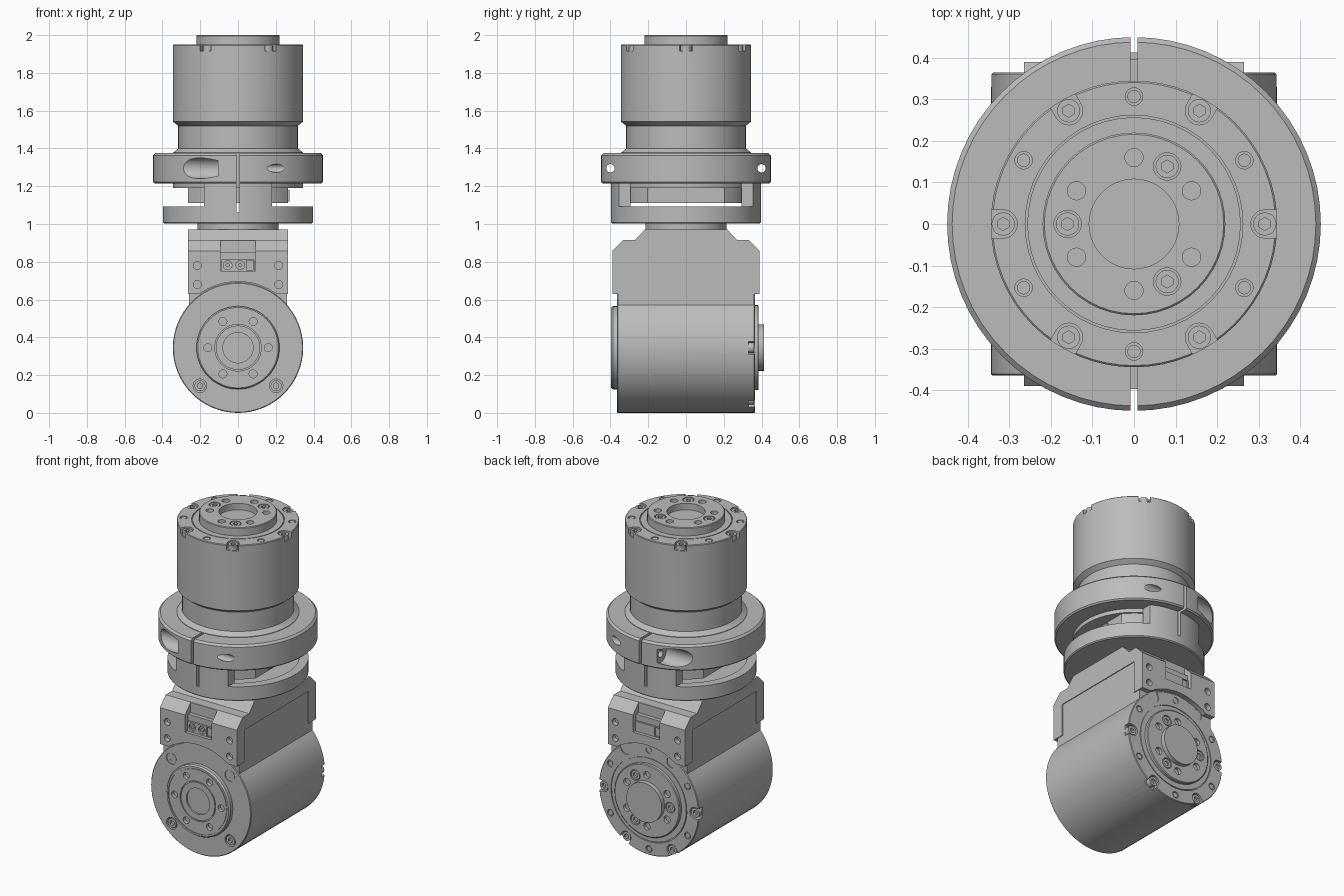
import bpy, bmesh
from math import cos, sin, pi, radians
from mathutils import Matrix, Vector

if "Cube" in bpy.data.objects:
    bpy.data.objects.remove(bpy.data.objects["Cube"])

grey = bpy.data.materials.new("machined grey")
grey.use_nodes = True
grey.diffuse_color = (0.5, 0.5, 0.5, 1)
grey.node_tree.nodes["Principled BSDF"].inputs["Base Color"].default_value = (0.5, 0.5, 0.5, 1)
parts = []
IDENTITY = Matrix()


# ---- helpers ----
def to_object(name, bm, matrix=IDENTITY):
    bm.transform(matrix)
    bmesh.ops.recalc_face_normals(bm, faces=bm.faces)
    mesh = bpy.data.meshes.new(name)
    bm.to_mesh(mesh)
    bm.free()
    mesh.materials.append(grey)
    obj = bpy.data.objects.new(name, mesh)
    bpy.context.collection.objects.link(obj)
    return obj


def part(name, bm, matrix=IDENTITY):
    obj = to_object(name, bm, matrix)
    parts.append(obj)
    return obj


def cut(target, bm, matrix=IDENTITY, operation='DIFFERENCE'):
    cutter = to_object("cutter", bm, matrix)
    cutter.hide_render = True
    mod = target.modifiers.new("cut", 'BOOLEAN')
    mod.operation = operation
    mod.solver = 'EXACT'
    mod.object = cutter
    bpy.context.view_layer.objects.active = target
    bpy.ops.object.modifier_apply(modifier=mod.name)
    bpy.data.objects.remove(cutter)


def cylinders(radius, segments_list, sides=20, bm=None):
    bm = bm or bmesh.new()
    for a, b in segments_list:
        a, b = Vector(a), Vector(b)
        turn = (b - a).to_track_quat('Z', 'Y').to_matrix().to_4x4()
        bmesh.ops.create_cone(bm, cap_ends=True, segments=sides, radius1=radius, radius2=radius,
                              depth=(b - a).length, matrix=Matrix.Translation((a + b) / 2) @ turn)
    return bm


def boxes(corners, bm=None):
    bm = bm or bmesh.new()
    for lo, hi in corners:
        lo, hi = Vector(lo), Vector(hi)
        bmesh.ops.create_cube(bm, size=1, matrix=Matrix.Translation((lo + hi) / 2) @ Matrix.Diagonal((hi - lo).to_4d()))
    return bm


def lathe(profile, sides=48, closed=False):
    bm = bmesh.new()
    rings = [[bm.verts.new((r * cos(2 * pi * i / sides), r * sin(2 * pi * i / sides), z))
              for i in range(sides)] for r, z in profile]
    pairs = list(zip(rings, rings[1:]))
    if closed:
        pairs.append((rings[-1], rings[0]))
    else:
        bm.faces.new(rings[0])
        bm.faces.new(rings[-1])
    for low, high in pairs:
        for i in range(sides):
            j = (i + 1) % sides
            bm.faces.new((low[i], low[j], high[j], high[i]))
    return bm


def circle(radius, start, count):
    return [(radius * cos(radians(start) + 2 * pi * i / count),
             radius * sin(radians(start) + 2 * pi * i / count)) for i in range(count)]


def upright(points, z0, z1):
    return [((x, y, z0), (x, y, z1)) for x, y in points]


def screws(name, points, radius, z0, z1, matrix):
    heads = part(name, cylinders(radius, upright(points, z0, z1)), matrix)
    cut(heads, cylinders(radius * 0.55, upright(points, z1 - 0.015, z1 + 0.02), 6), matrix)


def output_end(prefix, body, boss_profile, matrix):
    """Rim notches, screws, pins and drilled boss; local z points out of the face."""
    rim, pins = circle(0.315, 0, 6), circle(0.307, 30, 6)
    drilled, bolts = circle(0.16, 30, 6), circle(0.16, 60, 3)
    cut(body, cylinders(0.034, upright(rim, -0.035, 0.05)), matrix)
    for i in range(6):
        spin = Matrix.Rotation(i * pi / 3, 4, 'Z')
        cut(body, boxes([((0.315, -0.034, -0.035), (0.4, 0.034, 0.05))]), matrix @ spin)
    cut(body, cylinders(0.021, upright(pins, -0.012, 0.05)), matrix)
    cut(body, lathe([(0.257, -0.008), (0.262, -0.008), (0.262, 0.02), (0.257, 0.02)], closed=True), matrix)
    screws(prefix + "_rim_screws", rim, 0.028, -0.04, -0.006, matrix)
    part(prefix + "_pins", cylinders(0.016, upright(pins, -0.02, -0.002)), matrix)
    boss = part(prefix + "_output_boss", lathe(boss_profile), matrix)
    top = boss_profile[2][1]
    cut(boss, cylinders(0.022, upright(drilled, top - 0.025, top + 0.05)), matrix)
    cut(boss, cylinders(0.033, upright(bolts, top - 0.012, top + 0.05)), matrix)
    screws(prefix + "_boss_screws", bolts, 0.028, top - 0.02, top - 0.002, matrix)


# ---- lower motor, lying along y ----
AXIS = 0.345
back_face = Matrix.Translation((0, 0.365, AXIS)) @ Matrix.Rotation(-pi / 2, 4, 'X')
front_face = Matrix.Translation((0, -0.365, AXIS)) @ Matrix.Rotation(pi / 2, 4, 'X')
lower = part("lower_motor_body", lathe([(0.341, 0), (0.345, 0.004), (0.345, 0.726), (0.341, 0.73)], 64),
             front_face @ Matrix.Translation((0, 0, -0.73)))
output_end("lower", lower, [(0.225, -0.02), (0.225, 0.016), (0.22, 0.02), (0.122, 0.02),
                            (0.122, 0.048), (0.11, 0.048)], back_face)

# front cover with its corner screws
corners = circle(0.285, 45, 4)
cut(lower, cylinders(0.036, upright(corners, -0.03, 0.05)), front_face)
screws("front_cover_screws", corners, 0.029, -0.035, -0.003, front_face)
cover = part("front_cover", lathe([(0.22, -0.02), (0.22, 0.022), (0.213, 0.032), (0.203, 0.032), (0.203, 0.026),
                                   (0.197, 0.026), (0.197, 0.03), (0.123, 0.03), (0.123, 0.022), (0.117, 0.022),
                                   (0.117, 0.03), (0.08, 0.03), (0.08, 0.02), (0.075, 0.02)]), front_face)
cut(cover, cylinders(0.021, upright(circle(0.16, 0, 6), 0.008, 0.05)), front_face)

# ---- bracket joining the motors ----
part("bracket_core", boxes([((-0.26, -0.36, AXIS), (0.26, 0.36, 0.85))]))
half = [(0.217, 0.972), (0.27, 0.915), (0.333, 0.915), (0.39, 0.857), (0.39, 0.63)]
outline = half + [(-y, z) for y, z in reversed(half)]
bm = bmesh.new()
face = bm.faces.new([bm.verts.new((-0.265, y, z)) for y, z in outline])
extruded = bmesh.ops.extrude_face_region(bm, geom=[face])["geom"]
bmesh.ops.translate(bm, vec=(0.53, 0, 0), verts=[v for v in extruded if isinstance(v, bmesh.types.BMVert)])
bracket = part("bracket", bm)
cut(bracket, cylinders(0.35, [((0, -0.5, AXIS), (0, 0.5, AXIS))], 64))
cut(bracket, boxes([((s * 0.3 - 0.042, -0.315, 0.5), (s * 0.3 + 0.042, 0.315, 0.83)) for s in (-1, 1)]))
cut(bracket, boxes([((-0.092, s * 0.4 - 0.065, 0.75), (0.092, s * 0.4 + 0.065, 0.918)) for s in (-1, 1)]))
cut(bracket, cylinders(0.021, [((x, s * 0.355, z), (x, s * 0.45, z))
                               for s in (-1, 1) for x in (-0.215, 0.215) for z in (0.68, 0.78)]))


# sockets: a block with two round contacts and a key strip; local z points outward
def connector(name, matrix):
    block = part(name, boxes([((-0.088, -0.031, -0.06), (0.088, 0.031, 0))]), matrix)
    cut(block, cylinders(0.023, upright([(-0.055, 0), (0.012, 0)], -0.012, 0.02)), matrix)
    part(name + "_contacts", cylinders(0.011, upright([(-0.055, 0), (0.012, 0)], -0.03, -0.002), 12), matrix)
    cut(block, boxes([((0.045, -0.026, -0.008), (0.08, 0.026, 0.02))]), matrix)


connector("front_connector", Matrix.Translation((0, -0.372, 0.782)) @ Matrix.Rotation(pi / 2, 4, 'X'))
connector("back_connector", Matrix.Translation((0, 0.372, 0.782)) @ Matrix.Rotation(pi, 4, 'Z')
          @ Matrix.Rotation(pi / 2, 4, 'X'))
part("neck", lathe([(0.215, 0.95), (0.215, 1.02)]))

# ---- lower flange with two upright walls ----
slits = [((-0.008, s * 0.425 - 0.085, 1.06), (0.008, s * 0.425 + 0.085, 1.5)) for s in (-1, 1)]
flange = part("flange", lathe([(0.2, 1.003), (0.392, 1.003), (0.398, 1.009), (0.398, 1.22),
                               (0.345, 1.22), (0.345, 1.06), (0.2, 1.06)], 64))
cut(flange, boxes([((s * 0.34 - 0.16, -0.5, 1.093), (s * 0.34 + 0.16, 0.5, 1.3)) for s in (-1, 1)]))
cut(flange, boxes(slits))

# ---- split clamp ring with its screw holes ----
ring = part("clamp_ring", lathe([(0.34, 1.215), (0.442, 1.215), (0.45, 1.223), (0.45, 1.363),
                                 (0.438, 1.375), (0.34, 1.375)], 64, closed=True))
cut(ring, boxes(slits))
cut(ring, cylinders(0.022, [((-0.5, y, 1.295), (0.5, y, 1.295)) for y in (-0.4, 0.4)]))
cut(ring, cylinders(0.055, [((-0.5, y, 1.295), (-0.106, y, 1.295)) for y in (-0.4, 0.4)], 24))

# ---- upper motor, standing ----
upper_face = Matrix.Translation((0, 0, 1.95))
upper = part("upper_motor_body", lathe([(0.345, 1.19), (0.345, 1.378), (0.335, 1.385), (0.317, 1.4), (0.317, 1.52),
                                        (0.345, 1.542), (0.345, 1.946), (0.341, 1.95)], 64))
output_end("upper", upper, [(0.22, -0.02), (0.22, 0.046), (0.216, 0.05), (0.108, 0.05),
                            (0.108, 0.01), (0.1, 0.01)], upper_face)
base = part("upper_motor_base", lathe([(0.335, 1.11), (0.335, 1.2)]))
cut(base, boxes([((-0.265, -0.5, 1), (0.265, 0.5, 1.5))]), operation='INTERSECT')
connector("side_connector", Matrix.Translation((0.272, 0, 1.15)) @ Matrix.Rotation(pi / 2, 4, 'Z')
          @ Matrix.Rotation(pi / 2, 4, 'X') @ Matrix.Rotation(pi, 4, 'Z'))

# ---- shading ----
bpy.ops.object.select_all(action='DESELECT')
for obj in parts:
    obj.select_set(True)
bpy.context.view_layer.objects.active = parts[0]
bpy.ops.object.shade_smooth_by_angle(angle=radians(28))
